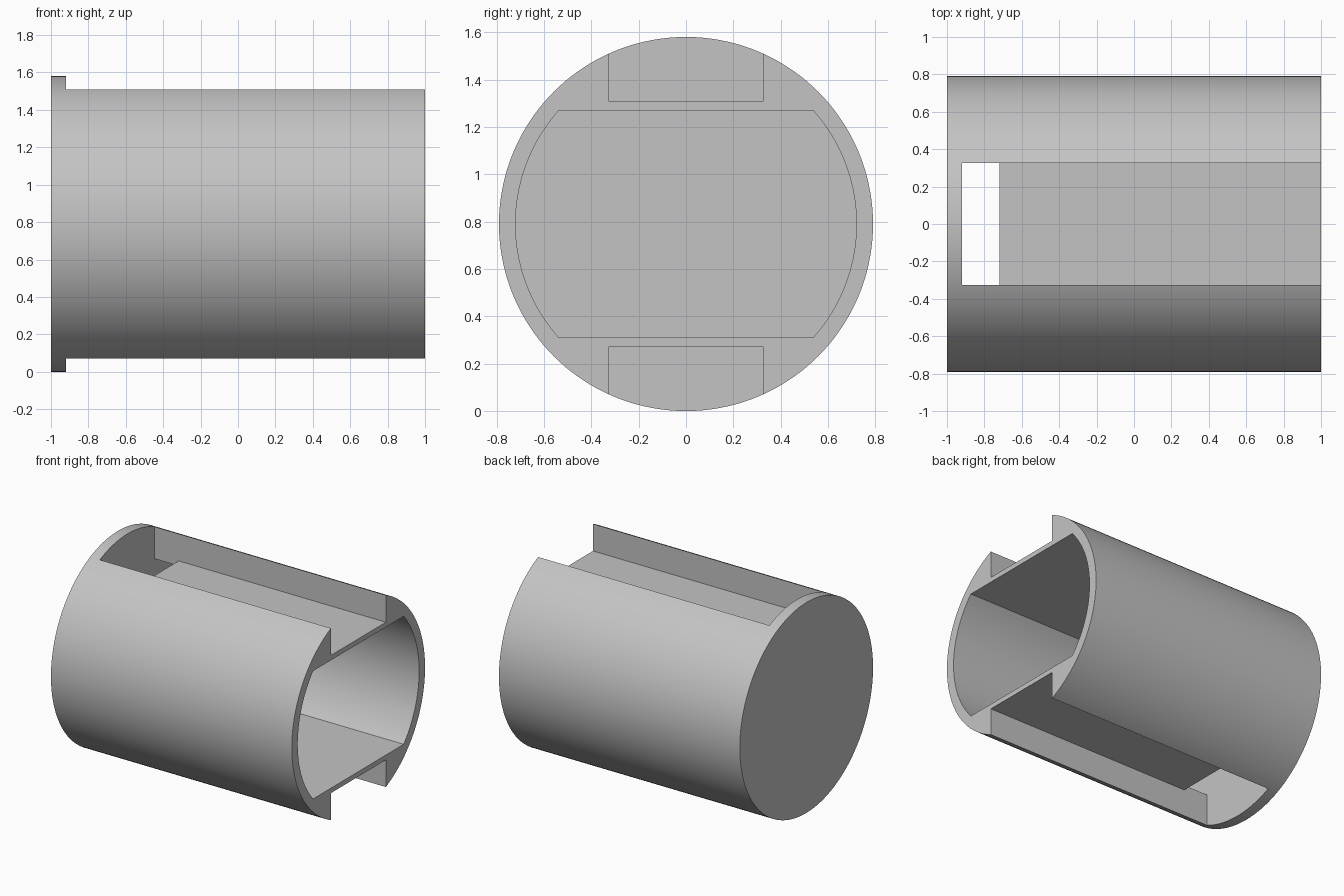
import bpy, bmesh, math
from mathutils import Vector

old = bpy.data.objects.get("Cube")
if old:
    bpy.data.objects.remove(old, do_unlink=True)

R, BORE, FLAT = 0.79, 0.72, 0.48      # outer radius, cavity radius, half height of cavity flats
CAP, HOLE, SLOT = -0.92, -0.72, 0.325  # end-cap inner face, end of through hole, slot half width
WEB = 0.517                           # slot floor distance from the axis

grey = bpy.data.materials.new("light grey")
grey.use_nodes = True
grey.diffuse_color = (0.55, 0.55, 0.55, 1)
grey.node_tree.nodes["Principled BSDF"].inputs["Base Color"].default_value = (0.55, 0.55, 0.55, 1)


def prism(name, points, sweep):
    """Extrude a closed outline along a vector."""
    bm = bmesh.new()
    face = bm.faces.new([bm.verts.new(p) for p in points])
    grown = bmesh.ops.extrude_face_region(bm, geom=[face])["geom"]
    verts = [g for g in grown if isinstance(g, bmesh.types.BMVert)]
    bmesh.ops.translate(bm, verts=verts, vec=Vector(sweep))
    bmesh.ops.recalc_face_normals(bm, faces=bm.faces)
    mesh = bpy.data.meshes.new(name)
    bm.to_mesh(mesh)
    bm.free()
    mesh.materials.append(grey)
    obj = bpy.data.objects.new(name, mesh)
    bpy.context.collection.objects.link(obj)
    return obj


def arc(x, radius, start, end, steps):
    angles = [start + (end - start) * i / steps for i in range(steps + 1)]
    return [(x, radius * math.cos(a), R + radius * math.sin(a)) for a in angles]


# Outer barrel with a solid end cap
barrel = prism("barrel", arc(-1, R, 0, 2 * math.pi, 144)[:-1], (2, 0, 0))

# Flat-sided cavity, open at the far end
half = math.asin(FLAT / BORE)
outline = arc(CAP, BORE, -half, half, 40) + arc(CAP, BORE, math.pi - half, math.pi + half, 40)
cutters = [prism("cavity_cutter", outline, (2.2, 0, 0))]

# Upper and lower slots, each stepping down into the cavity beside the cap
step = [(CAP, 0.4), (HOLE, 0.4), (HOLE, WEB), (1.2, WEB), (1.2, 1), (CAP, 1)]
for side, name in ((1, "upper_slot_cutter"), (-1, "lower_slot_cutter")):
    cutters.append(prism(name, [(x, -SLOT, R + side * h) for x, h in step], (0, 2 * SLOT, 0)))

bpy.ops.object.select_all(action='DESELECT')
bpy.context.view_layer.objects.active = barrel
barrel.select_set(True)
for cutter in cutters:
    cutter.hide_render = True
    mod = barrel.modifiers.new(cutter.name, 'BOOLEAN')
    mod.operation, mod.solver, mod.object = 'DIFFERENCE', 'EXACT', cutter
    bpy.ops.object.modifier_apply(modifier=mod.name)
    bpy.data.objects.remove(cutter, do_unlink=True)

bpy.ops.object.shade_smooth_by_angle(angle=math.radians(25))
